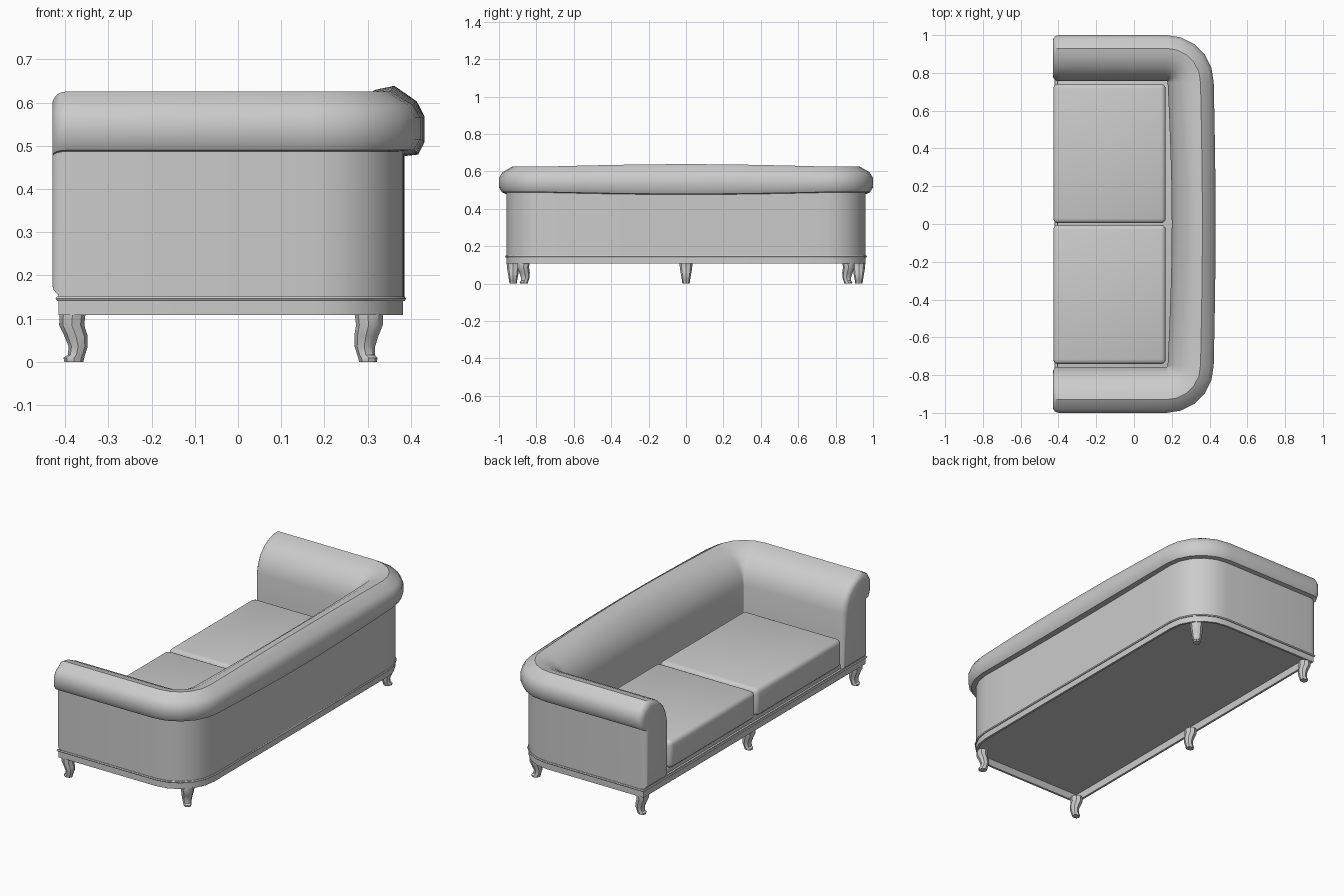
import bpy
import bmesh
from math import sin, cos, pi
from mathutils import Vector

if "Cube" in bpy.data.objects:
    bpy.data.objects.remove(bpy.data.objects["Cube"])

grey = bpy.data.materials.new("upholstery_grey")
grey.use_nodes = True
colour = (0.6, 0.6, 0.6, 1)
grey.diffuse_color = colour
grey.node_tree.nodes["Principled BSDF"].inputs["Base Color"].default_value = colour

# The arms and back wrap around two corner centres at (CX, +-CY)
CX, CY = 0.172, 0.75
FRONT = -0.43
ARC = 5


def finish(name, bm, angle=0.6):
    bmesh.ops.recalc_face_normals(bm, faces=bm.faces)
    mesh = bpy.data.meshes.new(name)
    bm.to_mesh(mesh)
    bm.free()
    obj = bpy.data.objects.new(name, mesh)
    bpy.context.collection.objects.link(obj)
    mesh.materials.append(grey)
    bpy.ops.object.select_all(action='DESELECT')
    obj.select_set(True)
    bpy.context.view_layer.objects.active = obj
    bpy.ops.object.shade_smooth_by_angle(angle=angle)


def loft(bm, rings, caps=True):
    """Skin closed rings; cap both ends, or join the last ring to the first."""
    rows = [[bm.verts.new(p) for p in ring] for ring in rings]
    n = len(rows[0])
    pairs = list(zip(rows, rows[1:]))
    if caps:
        bm.faces.new(rows[0])
        bm.faces.new(rows[-1])
    else:
        pairs.append((rows[-1], rows[0]))
    for a, b in pairs:
        for i in range(n):
            j = (i + 1) % n
            bm.faces.new((a[i], a[j], b[j], b[i]))


def corner(side):
    """Centre and outward direction around one rounded back corner."""
    for i in range(ARC + 1):
        t = pi / 2 * i / ARC
        yield Vector((CX, side * CY)), Vector((sin(t), side * cos(t)))


def outline(r, front, z):
    """Closed plan outline at distance r from the corner centres."""
    half = [c + d * r for c, d in corner(1)]
    half.insert(0, Vector((front, CY + r)))
    return ([(p.x, p.y, z) for p in half]
            + [(p.x, -p.y, z) for p in reversed(half)])


# Arms and back: one rolled profile swept round a U
profile = [(0.006, 0.15), (0.006, 0.46), (0.018, 0.51), (0.043, 0.556),
           (0.085, 0.594), (0.135, 0.618), (0.18, 0.626), (0.232, 0.595),
           (0.25, 0.565), (0.25, 0.515), (0.235, 0.49), (0.21, 0.487),
           (0.21, 0.15)]


def section(centre, out, bow=0.0, shrink=0.0):
    ring = []
    for r, z in profile:
        inner = r < 0.12
        r += (0.13 - r) * shrink
        z += (0.385 - z) * shrink * 0.5
        r += bow * (0.022 if inner else 0.01 if z > 0.488 else 0.004)
        if z > 0.48:
            z = 0.55 + (z - 0.55) * (1 + 0.17 * bow)
        p = centre + out * r
        ring.append((p.x, p.y, z))
    return ring


def arm_end(side):
    ends = [(0, 0.22), (0.004, 0.13), (0.012, 0.055), (0.022, 0.015), (0.035, 0)]
    return [section(Vector((FRONT + dx, side * CY)), Vector((0, side)), 0, s)
            for dx, s in ends]


rings = arm_end(1)
rings += [section(c, d) for c, d in corner(1)]
steps = 10
for i in range(1, steps):
    y = CY * (1 - 2 * i / steps)
    rings.append(section(Vector((CX, y)), Vector((1, 0)),
                         cos(pi / 2 * y / CY)))
rings += [section(c, d) for c, d in reversed(list(corner(-1)))]
rings += reversed(arm_end(-1))
bm = bmesh.new()
loft(bm, rings)
finish("arms_and_back", bm)

# Base frame: thin rail around a recessed underside
bm = bmesh.new()
loft(bm, [outline(0.21, -0.415, 0.155), outline(0.21, -0.415, 0.108),
          outline(0.198, -0.403, 0.108), outline(0.198, -0.403, 0.148)])
finish("base_frame", bm)

# Piping around the base
bm = bmesh.new()
loops = []
for k in range(6):
    a = 2 * pi * k / 6
    grow = 0.006 * cos(a)
    loops.append(outline(0.211 + grow, -0.416 - grow, 0.146 + 0.006 * sin(a)))
loft(bm, loops, caps=False)
finish("base_piping", bm)


def soft_box(name, low, high, radius):
    bm = bmesh.new()
    bmesh.ops.create_cube(bm, size=1)
    for v in bm.verts:
        v.co = [lo + (hi - lo) * (c + 0.5) for lo, hi, c in zip(low, high, v.co)]
    bmesh.ops.bevel(bm, geom=bm.edges[:], offset=radius, segments=3,
                    profile=0.5, affect='EDGES')
    finish(name, bm)


# Seat deck and two cushions
soft_box("seat_deck", (-0.405, -0.77, 0.15), (0.22, 0.77, 0.185), 0.008)
for name, side in (("left_cushion", 1), ("right_cushion", -1)):
    y0, y1 = sorted((side * 0.004, side * 0.742))
    soft_box(name, (-0.427, y0, 0.18), (0.168, y1, 0.332), 0.025)

# Curved fluted legs: height, outward shift, depth radius, width radius
leg_sections = [(0.112, 0.004, 0.03, 0.035), (0.085, 0.006, 0.029, 0.033),
                (0.06, -0.004, 0.027, 0.029), (0.035, -0.009, 0.022, 0.025),
                (0.016, -0.005, 0.02, 0.021), (0.009, 0.001, 0.024, 0.021),
                (0.0, 0.001, 0.022, 0.019)]


def leg(name, x, y, out):
    out = Vector(out).normalized()
    across = Vector((-out.y, out.x))
    rings = []
    for z, shift, depth, width in leg_sections:
        ring = []
        for k in range(16):
            a = 2 * pi * k / 16
            flute = 1 - 0.06 * (k % 2)
            p = (Vector((x, y)) + out * (shift + depth * flute * cos(a))
                 + across * width * flute * sin(a))
            ring.append((p.x, p.y, z))
        rings.append(ring)
    bm = bmesh.new()
    loft(bm, rings)
    finish(name, bm)


leg("front_middle_leg", -0.379, 0, (-1, 0))
for label, side in (("left", 1), ("right", -1)):
    leg("front_leg_" + label, -0.379, side * 0.924, (-1, 0))
    leg("back_leg_" + label, 0.3, side * 0.866, (1, side))
